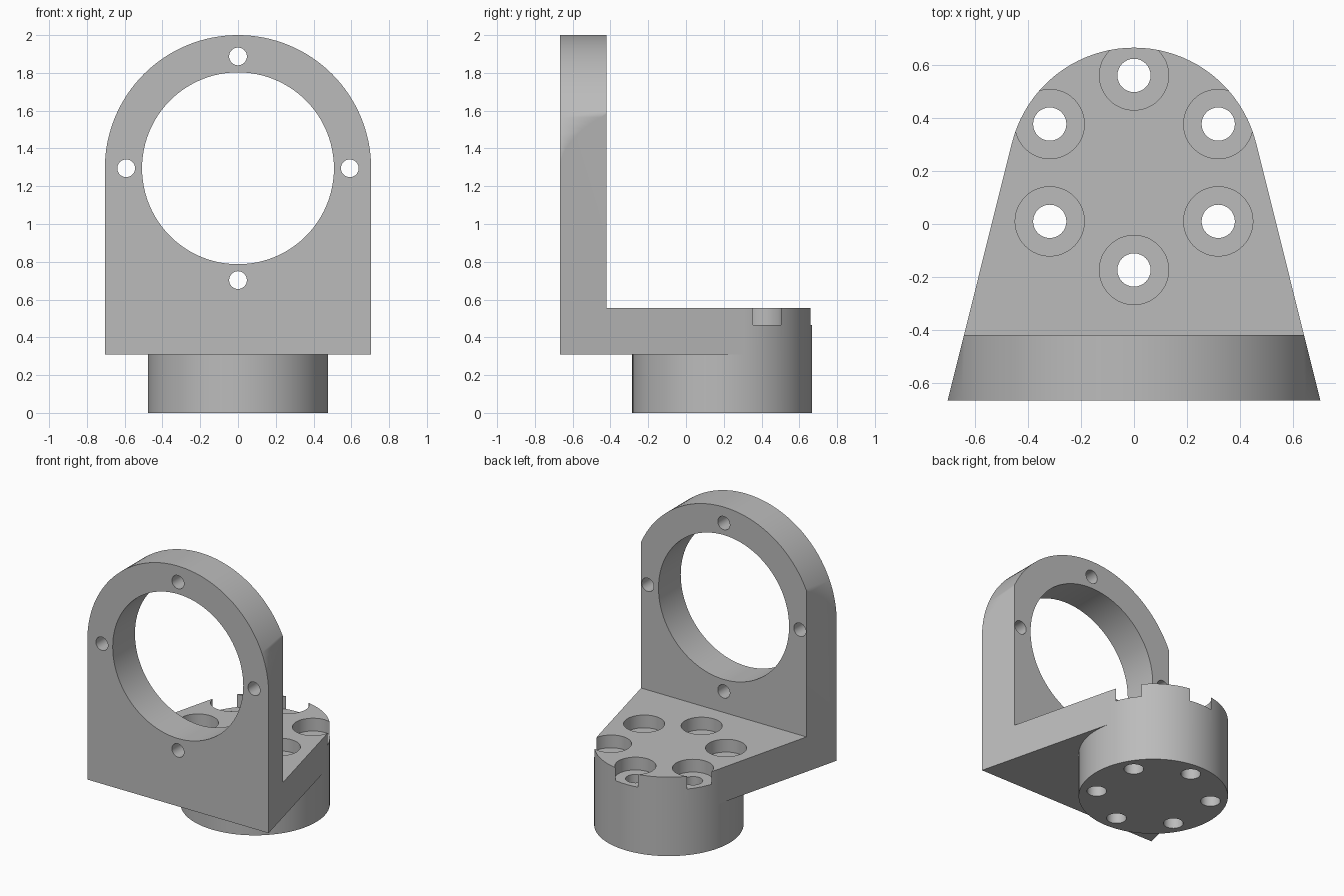
import bpy
import bmesh
from math import acos, atan2, cos, hypot, pi, sin, tau
from mathutils import Vector

cube = bpy.data.objects.get("Cube")
if cube:
    bpy.data.objects.remove(cube, do_unlink=True)

# Main dimensions
HALF_W, FRONT_Y, WALL_Y = 0.705, -0.667, -0.42
HUB_Y, HUB_R = 0.191, 0.476
RING_Z = 1.295
FOOT_BOTTOM, FOOT_TOP, TOP = 0.31, 0.555, 2.0

grey = bpy.data.materials.new("plain grey")
grey.use_nodes = True
COLOUR = (0.5, 0.5, 0.5, 1)
grey.diffuse_color = COLOUR
grey.node_tree.nodes["Principled BSDF"].inputs["Base Color"].default_value = COLOUR


def arc(cx, cy, r, start, end, steps):
    """Points along an arc, both ends included."""
    angles = [start + (end - start) * i / steps for i in range(steps + 1)]
    return [(cx + r * cos(a), cy + r * sin(a)) for a in angles]


def circle(cx, cy, r, steps=64):
    return arc(cx, cy, r, 0, tau, steps)[:-1]


def prism(name, outline, low, high, along_y=False):
    """Extrude an outline along z, or an x-z outline along y."""
    bm = bmesh.new()
    place = (lambda p: (p[0], low, p[1])) if along_y else (lambda p: (p[0], p[1], low))
    face = bm.faces.new([bm.verts.new(place(p)) for p in outline])
    grown = bmesh.ops.extrude_face_region(bm, geom=[face])["geom"]
    shift = Vector((0, high - low, 0) if along_y else (0, 0, high - low))
    bmesh.ops.translate(bm, vec=shift, verts=[v for v in grown if isinstance(v, bmesh.types.BMVert)])
    bmesh.ops.recalc_face_normals(bm, faces=bm.faces)
    mesh = bpy.data.meshes.new(name)
    bm.to_mesh(mesh)
    bm.free()
    mesh.materials.append(grey)
    obj = bpy.data.objects.new(name, mesh)
    bpy.context.collection.objects.link(obj)
    return obj


def combine(target, tool, operation):
    """Apply a boolean and discard the tool."""
    mod = target.modifiers.new("shape", "BOOLEAN")
    mod.object, mod.operation, mod.solver = tool, operation, "EXACT"
    bpy.context.view_layer.objects.active = target
    bpy.ops.object.modifier_apply(modifier=mod.name)
    bpy.data.objects.remove(tool, do_unlink=True)


# Plan: tapered sides running tangent into the round hub
dx, dy = HALF_W, FRONT_Y - HUB_Y
tangent = atan2(dy, dx) + acos(HUB_R / hypot(dx, dy))
back_arc = arc(0, HUB_Y, HUB_R, tangent, pi - tangent, 40)
front_arc = arc(0, HUB_Y, HUB_R, pi - tangent, tau + tangent, 48)
plan = [(-HALF_W, FRONT_Y), (HALF_W, FRONT_Y)] + back_arc
bracket = prism("mounting_bracket", plan, FOOT_BOTTOM, TOP + 0.1)

# Upright wall with its arched top
combine(bracket, prism("space_above_foot", [(-1, WALL_Y), (1, WALL_Y), (1, 1), (-1, 1)],
                       FOOT_TOP, TOP + 0.5), "DIFFERENCE")
arch = [(-HALF_W, 0.1), (HALF_W, 0.1)] + arc(0, RING_Z, HALF_W, 0, pi, 64)
combine(bracket, prism("arch", arch, -1, 1, True), "INTERSECT")

# Round hub under the foot
hub_outline = back_arc + front_arc[1:-1]
combine(bracket, prism("hub", hub_outline, 0, FOOT_BOTTOM), "UNION")

# Large opening and four small holes in the wall
combine(bracket, prism("opening", circle(0, RING_Z, 0.508, 96), -1, 0, True), "DIFFERENCE")
for x, z in circle(0, RING_Z, 0.592, 4):
    combine(bracket, prism("wall_hole", circle(x, z, 0.047, 32), -1, 0, True), "DIFFERENCE")

# Six counterbored holes through the foot and hub
for i in range(6):
    a = pi / 6 + i * pi / 3
    x, y = 0.368 * cos(a), HUB_Y + 0.003 + 0.368 * sin(a)
    combine(bracket, prism("counterbore", circle(x, y, 0.131, 48), 0.465, 0.7), "DIFFERENCE")
    combine(bracket, prism("foot_hole", circle(x, y, 0.063, 32), -0.1, 0.7), "DIFFERENCE")

# Smooth curved walls, crisp edges
bpy.ops.object.select_all(action="DESELECT")
bracket.select_set(True)
bpy.context.view_layer.objects.active = bracket
bpy.ops.object.shade_smooth_by_angle(angle=0.5)
normals = bracket.modifiers.new("flat_face_normals", "WEIGHTED_NORMAL")
normals.keep_sharp = True
